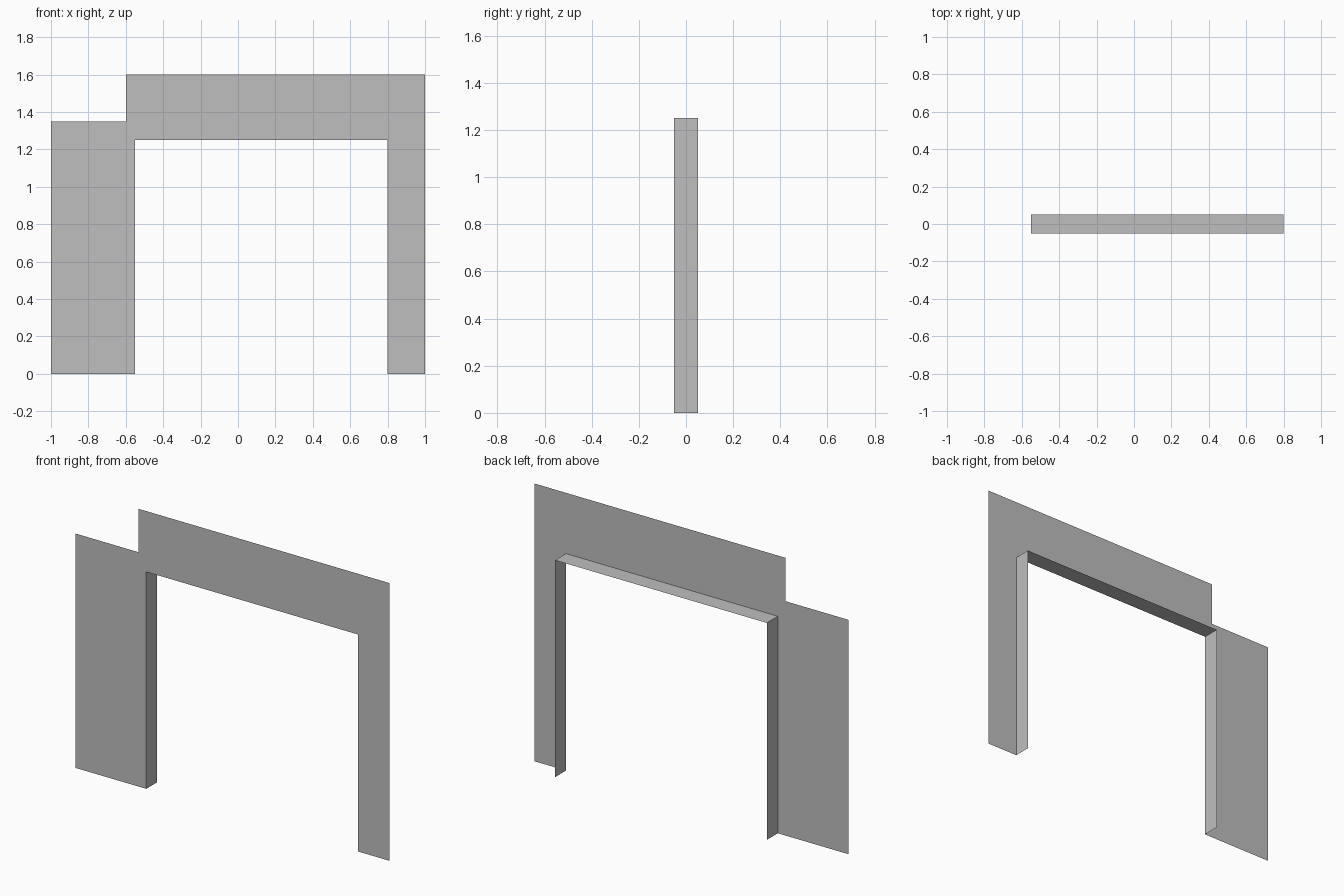
import bpy

cube = bpy.data.objects.get("Cube")
if cube:
    bpy.data.objects.remove(cube, do_unlink=True)

FRONT, BACK = -0.05, 0.05

grey = bpy.data.materials.new("plain_grey")
grey.use_nodes = True
colour = (0.52, 0.52, 0.52, 1)
grey.diffuse_color = colour
grey.node_tree.nodes["Principled BSDF"].inputs["Base Color"].default_value = colour


def add_part(name, verts, faces):
    mesh = bpy.data.meshes.new(name)
    mesh.from_pydata(verts, [], faces)
    mesh.materials.append(grey)
    obj = bpy.data.objects.new(name, mesh)
    bpy.context.collection.objects.link(obj)
    return obj


# Doorway outline in x and z, shared by the wall and its reveal
opening = [(-0.55, 0), (-0.55, 1.25), (0.8, 1.25), (0.8, 0)]

# Thin wall sheet with a stepped top
outline = [(-1, 0)] + opening + [(1, 0), (1, 1.6), (-0.6, 1.6), (-0.6, 1.35), (-1, 1.35)]
add_part("wall_sheet", [(x, FRONT, z) for x, z in outline], [range(len(outline))])

# Reveal running back from the doorway edge: two jambs and the head
n = len(opening)
verts = [(x, y, z) for y in (FRONT, BACK) for x, z in opening]
faces = [(i, i + n, i + n + 1, i + 1) for i in range(n - 1)]
add_part("doorway_reveal", verts, faces)
